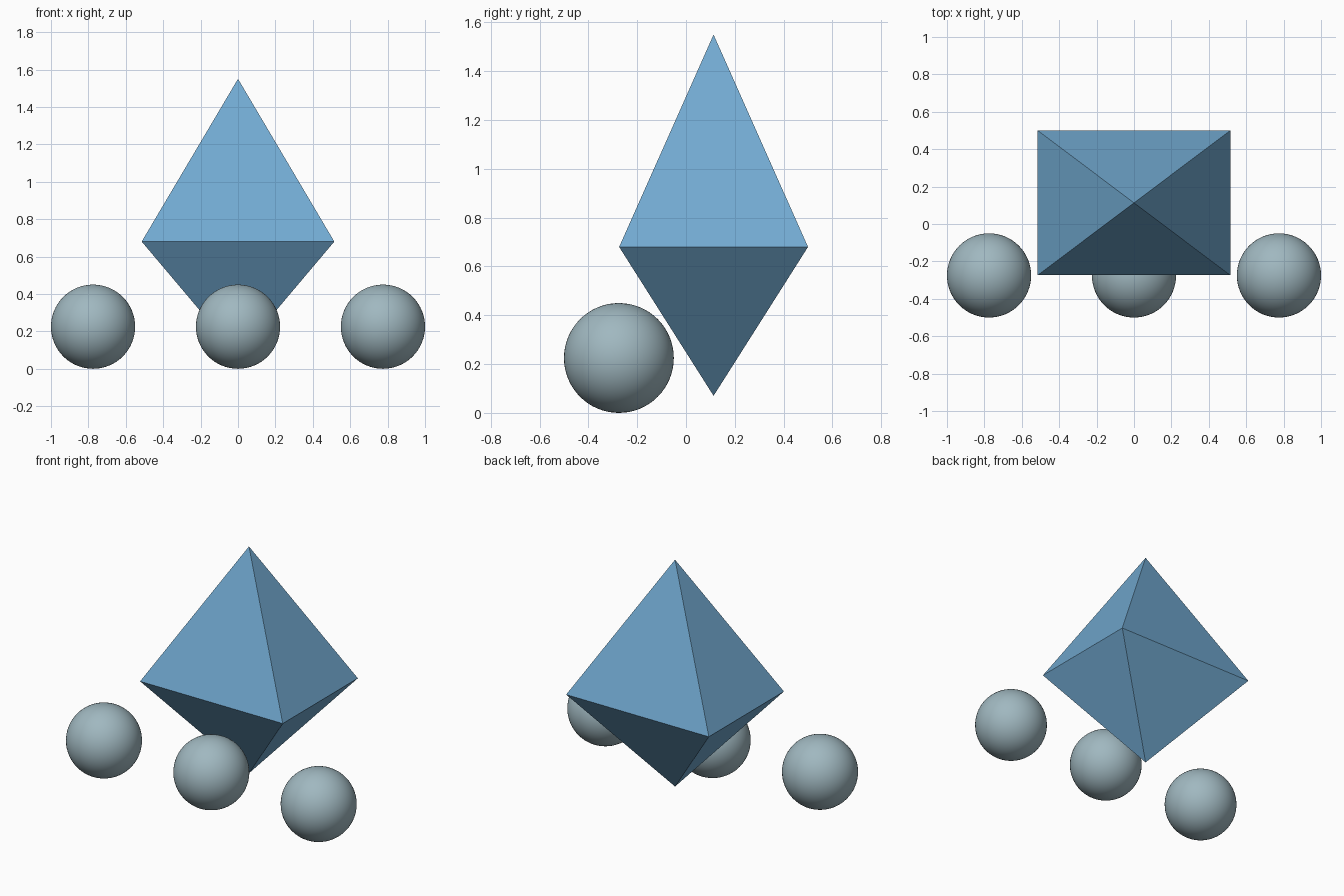
import bpy
import bmesh
from math import pi, sqrt
from mathutils import Matrix

default = bpy.data.objects.get("Cube")
if default:
    bpy.data.objects.remove(default, do_unlink=True)


def make_material(name, rgb):
    mat = bpy.data.materials.new(name)
    mat.use_nodes = True
    color = (*rgb, 1)
    mat.diffuse_color = color
    mat.node_tree.nodes["Principled BSDF"].inputs["Base Color"].default_value = color
    return mat


def add_object(name, bm, mat, location=(0, 0, 0)):
    mesh = bpy.data.meshes.new(name)
    bm.to_mesh(mesh)
    bm.free()
    mesh.materials.append(mat)
    obj = bpy.data.objects.new(name, mesh)
    obj.location = location
    bpy.context.collection.objects.link(obj)
    return obj


blue = make_material("sky blue", (0.168, 0.402, 0.638))
grey = make_material("pale blue grey", (0.352, 0.479, 0.527))

# Crystal: two four-sided pyramids joined at a rectangular waist
half_x, half_y, center_y = 0.515, 0.387, 0.113
waist, top, bottom = 0.68, 1.55, 0.07

bm = bmesh.new()
for tip in (top, bottom):
    height = tip - waist
    place = (Matrix.Translation((0, center_y, waist + height / 2))
             @ Matrix.Diagonal((half_x, half_y, height, 1))
             @ Matrix.Rotation(pi / 4, 4, "Z"))
    bmesh.ops.create_cone(bm, cap_ends=False, segments=4, radius1=sqrt(2),
                          radius2=0, depth=1, matrix=place)
bmesh.ops.remove_doubles(bm, verts=bm.verts, dist=0.001)
bmesh.ops.recalc_face_normals(bm, faces=bm.faces)
add_object("crystal", bm, blue)

# Row of three balls along the front
radius = 0.225
for name, x in (("right_ball", -0.775), ("middle_ball", 0), ("left_ball", 0.775)):
    bm = bmesh.new()
    bmesh.ops.create_uvsphere(bm, u_segments=64, v_segments=32, radius=radius)
    for face in bm.faces:
        face.smooth = True
    add_object(name, bm, grey, (x, -0.275, radius))
